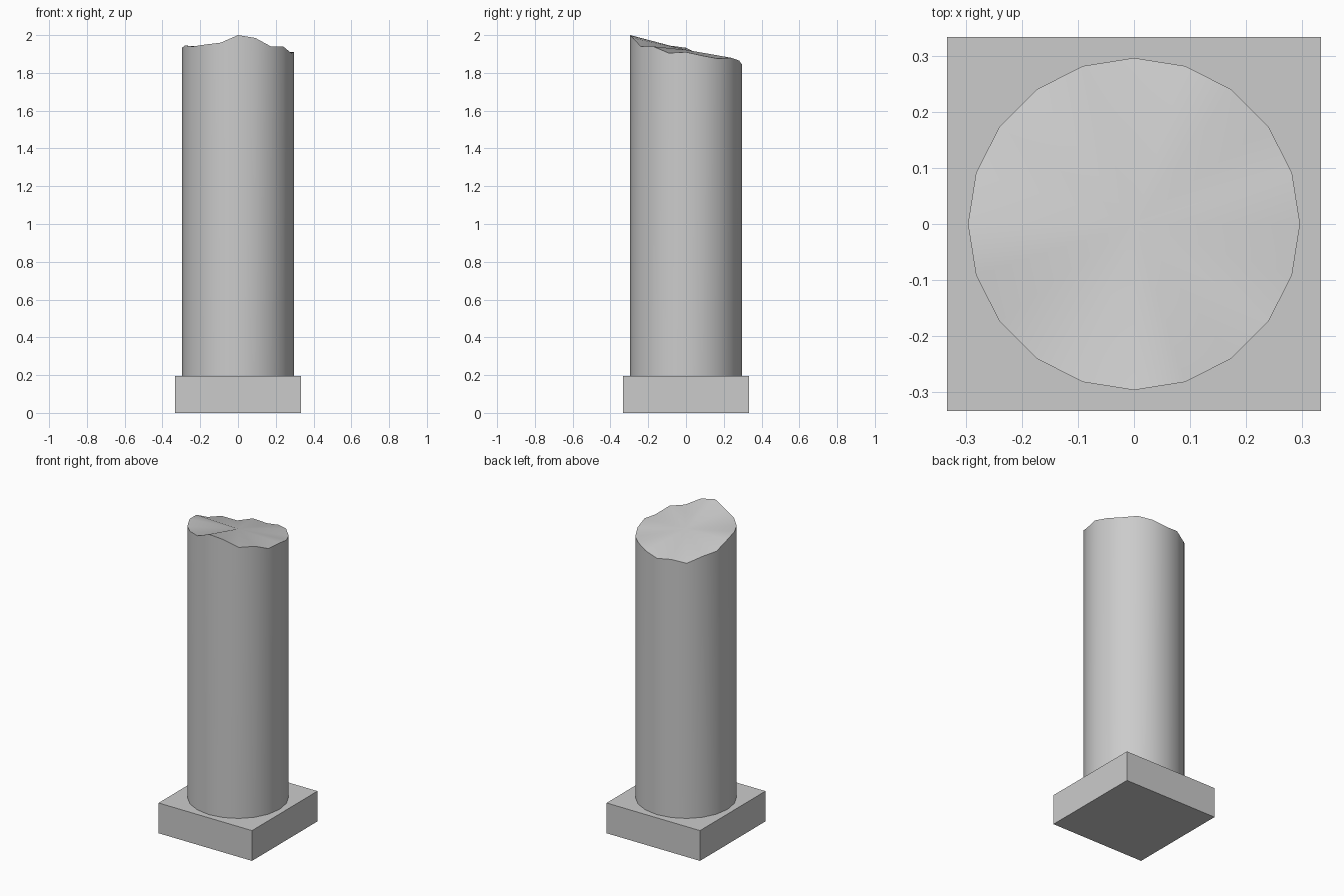
import bpy, bmesh
from math import cos, sin, radians

if "Cube" in bpy.data.objects:
    bpy.data.objects.remove(bpy.data.objects["Cube"])


def make_object(name, bm):
    bmesh.ops.recalc_face_normals(bm, faces=bm.faces)
    mesh = bpy.data.meshes.new(name)
    bm.to_mesh(mesh)
    bm.free()
    obj = bpy.data.objects.new(name, mesh)
    bpy.context.collection.objects.link(obj)
    return obj


# Square plinth
PLINTH_H, PLINTH_W = 0.195, 0.666
bpy.ops.mesh.primitive_cube_add(size=1, location=(0, 0, PLINTH_H / 2))
plinth = bpy.context.object
plinth.name = "plinth"
plinth.scale = (PLINTH_W, PLINTH_W, PLINTH_H)

# Broken shaft: rim heights every 18 degrees, counter-clockwise from the front
RADIUS, CENTRE_Z = 0.296, 1.922
rim_heights = [2.0, 1.985, 1.94, 1.94, 1.905, 1.91, 1.89, 1.875, 1.88, 1.865,
               1.845, 1.857, 1.838, 1.875, 1.888, 1.933, 1.945, 1.94, 1.95, 1.96]
n = len(rim_heights)
bm = bmesh.new()
low, high = [], []
for i, z in enumerate(rim_heights):
    a = radians(-90 + 360 * i / n)
    x, y = RADIUS * cos(a), RADIUS * sin(a)
    low.append(bm.verts.new((x, y, PLINTH_H)))
    high.append(bm.verts.new((x, y, z)))
centre = bm.verts.new((0, 0, CENTRE_Z))
for i in range(n):
    j = (i + 1) % n
    bm.faces.new((low[i], low[j], high[j], high[i]))
    bm.faces.new((high[i], high[j], centre))
bm.faces.new(low[::-1])
shaft = make_object("broken_shaft", bm)

# Smooth sides with a crisp broken rim
bpy.ops.object.select_all(action='DESELECT')
shaft.select_set(True)
bpy.context.view_layer.objects.active = shaft
bpy.ops.object.shade_smooth_by_angle(angle=radians(30))
